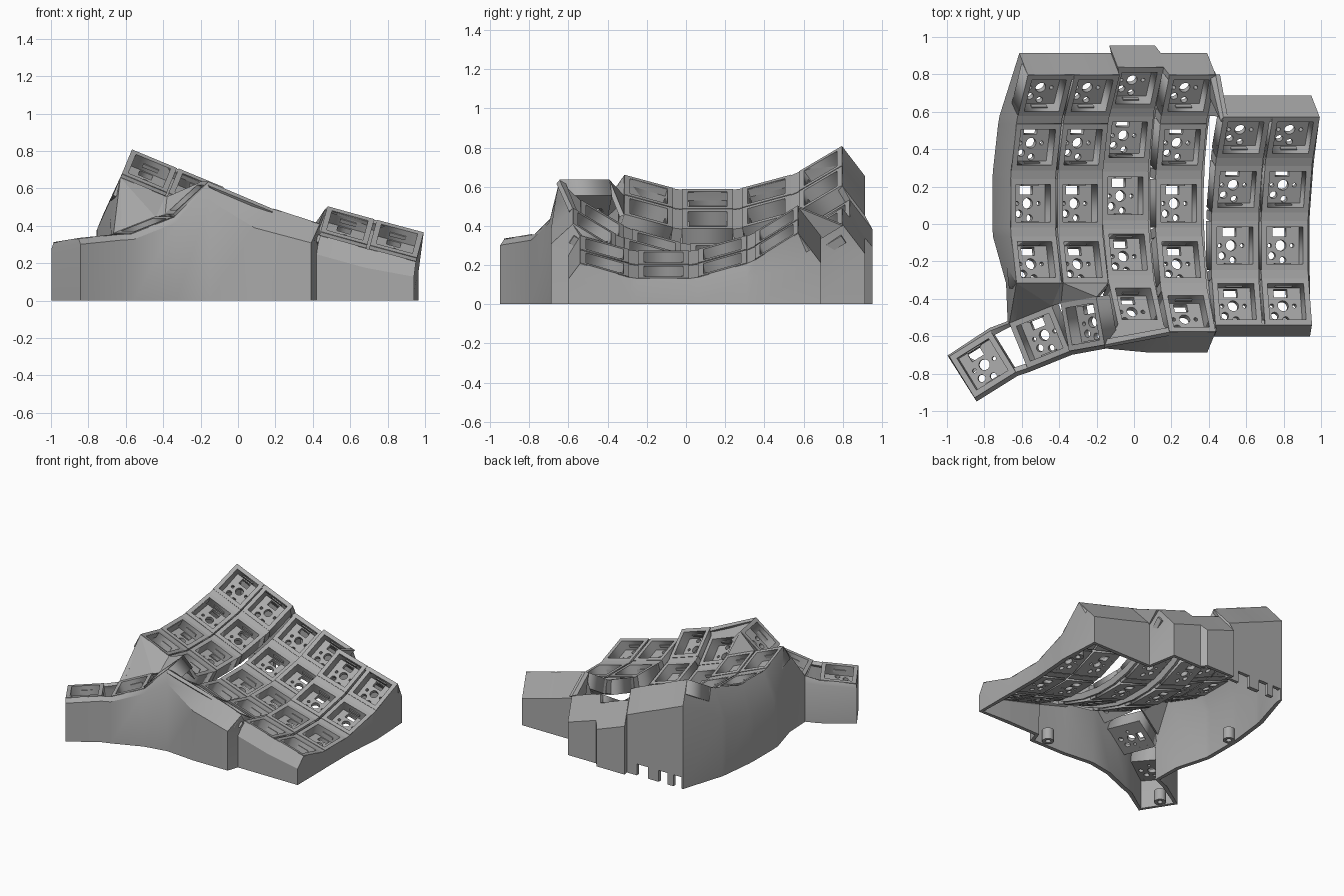
import bpy, bmesh, math
from mathutils import Matrix, Vector

if "Cube" in bpy.data.objects:
    bpy.data.objects.remove(bpy.data.objects["Cube"])

grey = bpy.data.materials.new("matte grey")
grey.use_nodes = True
grey.diffuse_color = (0.4, 0.4, 0.4, 1)
grey.node_tree.nodes["Principled BSDF"].inputs["Base Color"].default_value = (0.4, 0.4, 0.4, 1)

T = Matrix.Translation
HALF, DEPTH, RADIUS = 0.13, 0.11, 1.07
PITCH = math.radians(16.3)


def rot(deg, axis):
    return Matrix.Rotation(math.radians(deg), 4, axis)


def add_object(name, mesh, matrix=None):
    obj = bpy.data.objects.new(name, mesh)
    bpy.context.collection.objects.link(obj)
    if not mesh.materials:
        mesh.materials.append(grey)
    if matrix is not None:
        obj.matrix_world = matrix
    return obj


def mesh_from(bm, name):
    mesh = bpy.data.meshes.new(name)
    bm.to_mesh(mesh)
    bm.free()
    return mesh


def box(bm, center, size):
    bmesh.ops.create_cube(bm, size=1, matrix=T(center) @ Matrix.Diagonal((*size, 1)))


def rect(x, y, w, h):
    return [(x + sx * w / 2, y + sy * h / 2) for sx, sy in ((-1, -1), (1, -1), (1, 1), (-1, 1))]


def circle(x, y, r, n=20):
    return [(x + r * math.cos(i * math.tau / n), y + r * math.sin(i * math.tau / n)) for i in range(n)]


def baked(obj):
    dg = bpy.context.evaluated_depsgraph_get()
    return bpy.data.meshes.new_from_object(obj.evaluated_get(dg))


def sheet(bm, outlines, z, half):
    """Flat sheet with holes, added to bm."""
    curve = bpy.data.curves.new("outline", 'CURVE')
    curve.dimensions, curve.fill_mode, curve.extrude = '2D', 'BOTH', half
    for pts in outlines:
        sp = curve.splines.new('POLY')
        sp.points.add(len(pts) - 1)
        for p, (x, y) in zip(sp.points, pts):
            p.co = (x, y, 0, 1)
        sp.use_cyclic_u = True
    obj = bpy.data.objects.new("outline", curve)
    bpy.context.collection.objects.link(obj)
    mesh = baked(obj)
    mesh.transform(T((0, 0, z)))
    bm.from_mesh(mesh)
    bpy.data.objects.remove(obj)


# Key socket: rim frame, pierced floor plate and clip lugs
bm = bmesh.new()
outer = rect(0, 0, 2 * HALF, 2 * HALF)
sheet(bm, [outer, rect(0, 0, 0.2, 0.2)], -DEPTH / 2, DEPTH / 2)
holes = [rect(-0.01, 0.07, 0.075, 0.045), circle(0, 0, 0.029), circle(-0.05, -0.055, 0.02),
         circle(0.01, -0.078, 0.018), circle(-0.062, 0, 0.011), circle(0.062, 0, 0.011)]
sheet(bm, [rect(0, 0, 0.21, 0.21)] + holes, -DEPTH + 0.015, 0.0149)
for s in (-1, 1):
    box(bm, (0, s * 0.098, -0.045), (0.09, 0.01, 0.022))
bmesh.ops.remove_doubles(bm, verts=bm.verts, dist=0.0002)
bmesh.ops.recalc_face_normals(bm, faces=bm.faces)
socket = mesh_from(bm, "key_socket")

# Strip that bridges neighbouring sockets of a column
bm = bmesh.new()
box(bm, (0, 0, -0.061), (2 * HALF, 0.052, 0.1))
web = mesh_from(bm, "row_bridge")

# Columns: centre x, y, z of the lowest point, sideways tilt, number of rows
COLUMNS = [(-.538, .11, .538, 22.5, 4), (-.288, .11, .436, 22.5, 4), (-.045, .15, .265, 20, 5),
           (.24, .11, .225, 18, 5), (.54, -.115, .24, 15.5, 4), (.806, -.115, .168, 15, 4)]


def key(c, row):
    x, y, z, tilt, _ = COLUMNS[c]
    return (T((x, y, z)) @ rot(tilt, 'Y') @ T((0, 0, RADIUS))
            @ Matrix.Rotation((2 - row) * PITCH, 4, 'X') @ T((0, 0, -RADIUS)))


for c, col in enumerate(COLUMNS):
    for r in range(col[4]):
        add_object(f"key_socket_{c}_{r}", socket, key(c, r))
        if r:
            add_object(f"row_bridge_{c}_{r}", web, key(c, r - 0.5))

# Sunken fillers in the grooves between columns
bm = bmesh.new()
box(bm, (HALF + 0.005, 0, -0.07), (0.04, 0.19, 0.045))
filler = mesh_from(bm, "groove_filler")
for c in (0, 2, 3, 4):
    for i in range(2 * COLUMNS[c][4] - 1):
        add_object(f"groove_filler_{c}_{i}", filler, key(c, i / 2))

# Thumb cluster: position, turn, sideways tilt, forward pitch
THUMBS = [T(p) @ rot(turn, 'Z') @ rot(-tilt, 'Y') @ rot(pitch, 'X') for p, turn, tilt, pitch in
          (((-.81, -.75, .335), 32, 5, -5), ((-.505, -.605, .405), 22, 20, 0),
           ((-.275, -.535, .55), 10, 42, 0))]
for i, m in enumerate(THUMBS):
    add_object(f"thumb_socket_{i}", socket, m)


def corner(m, sx, sy, z=-0.004):
    return m @ Vector((sx * HALF, sy * HALF, z))


# Outer wall: clockwise stations of rim point and outward knee, dropped to the ground
stations = []


def station(m, sx, sy, *off):
    top = corner(m, sx, sy)
    stations.append((top, top + Vector(off)))


for c in range(6):
    for sx in (-1, 1):
        station(key(c, 0), sx, 1, -0.045, 0.115, -0.15)
for r in range(4):
    for sy in (1, -1):
        if (r, sy) != (0, 1):
            last = (r, sy) == (3, -1)
            station(key(5, r), 1, sy, -0.01 if last else 0.008, -0.06 if last else 0, -0.08)
for c, sx in ((5, -1), (4, 1), (4, -1)):
    station(key(c, 3), sx, -1, -0.015, -0.06, -0.1)
station(key(3, 4), 1, -1, -0.045, -0.11, -0.1)
station(key(3, 4), -1, -1, -0.1, -0.11, -0.1)
station(THUMBS[2], 1, -1, 0.005, -0.02, -0.1)
for m in THUMBS[1::-1]:
    for sx in (1, -1):
        station(m, sx, -1, 0.01, -0.02, -0.03)
station(THUMBS[0], -1, 1, -0.01, 0.005, -0.03)
station(THUMBS[0], 1, 1, -0.005, 0.015, -0.03)
station(THUMBS[1], -1, 1, -0.01, 0.01, -0.05)
for r in (3, 2, 1, 0):
    for sy in (-1, 1):
        if (r, sy) != (0, 1):
            station(key(0, r), -1, sy, -0.055 if (r, sy) == (3, -1) else -0.097, 0, -0.21)

bm = bmesh.new()
rings = [[bm.verts.new(p) for p in (top, knee, (knee.x, knee.y, 0))] for top, knee in stations]
for a, b in zip(rings, rings[1:] + rings[:1]):
    for k in range(2):
        bm.faces.new((a[k], b[k], b[k + 1], a[k + 1]))
wall = add_object("outer_wall", mesh_from(bm, "outer_wall"))
solid = wall.modifiers.new("thickness", 'SOLIDIFY')
solid.thickness, solid.offset = 0.032, -1

# Port notches along the foot of the back wall
bm = bmesh.new()
for x, width in ((-.565, .07), (-.44, .08), (-.26, .1)):
    box(bm, (x, 0.9, 0.02), (width, 0.2, 0.14))
cutter = add_object("notch_cutter", mesh_from(bm, "notch_cutter"))
cutter.hide_render = True
cut = wall.modifiers.new("notches", 'BOOLEAN')
cut.operation, cut.object, cut.solver = 'DIFFERENCE', cutter, 'EXACT'
bpy.context.view_layer.update()
done = baked(wall)
wall.modifiers.clear()
wall.data = done
bpy.data.objects.remove(cutter)
bpy.ops.object.select_all(action='DESELECT')
wall.select_set(True)
bpy.context.view_layer.objects.active = wall
bpy.ops.object.shade_smooth_by_angle(angle=math.radians(28))


def panel(name, points, triangles):
    """Thin folded panel joining rim corners."""
    bm = bmesh.new()
    verts = [bm.verts.new(p) for p in points]
    for tri in triangles:
        bm.faces.new([verts[i] for i in tri])
    solid = add_object(name, mesh_from(bm, name)).modifiers.new("thickness", 'SOLIDIFY')
    solid.thickness, solid.offset = 0.025, -1


# Folded panel between the two inner columns and the thumb cluster
lower = [corner(m, sx, 1) for m in THUMBS[1:] for sx in (-1, 1)]
upper = [corner(key(c, 3), sx, -1) for c in (0, 1) for sx in (-1, 1)]
panel("thumb_panel", lower + upper,
      [t for i in range(3) for t in ((i, i + 1, i + 4), (i + 1, i + 5, i + 4))])

# Panel closing the front wall against the longest middle column
panel("front_panel", [corner(THUMBS[2], 1, -1), corner(key(3, 4), -1, -1),
                      corner(key(2, 4), 1, -1), corner(key(2, 4), -1, -1)],
      [(0, 1, 2), (0, 2, 3)])

# Panel closing the step where the outer columns begin
panel("step_panel", [corner(key(3, 0), 1, 1), corner(key(3, 0), 1, -1), corner(key(4, 0), -1, 1)],
      [(0, 1, 2)])

# Screw posts inside the wall
bm = bmesh.new()
sheet(bm, [circle(0, 0, 0.042, 24), circle(0, 0, 0.02, 24)], 0.045, 0.045)
post = mesh_from(bm, "screw_post")
for i, (x, y) in enumerate(((-.69, .23), (.29, -.61), (-.88, -.76), (.9, .45))):
    add_object(f"screw_post_{i}", post, T((x, y, 0)))
